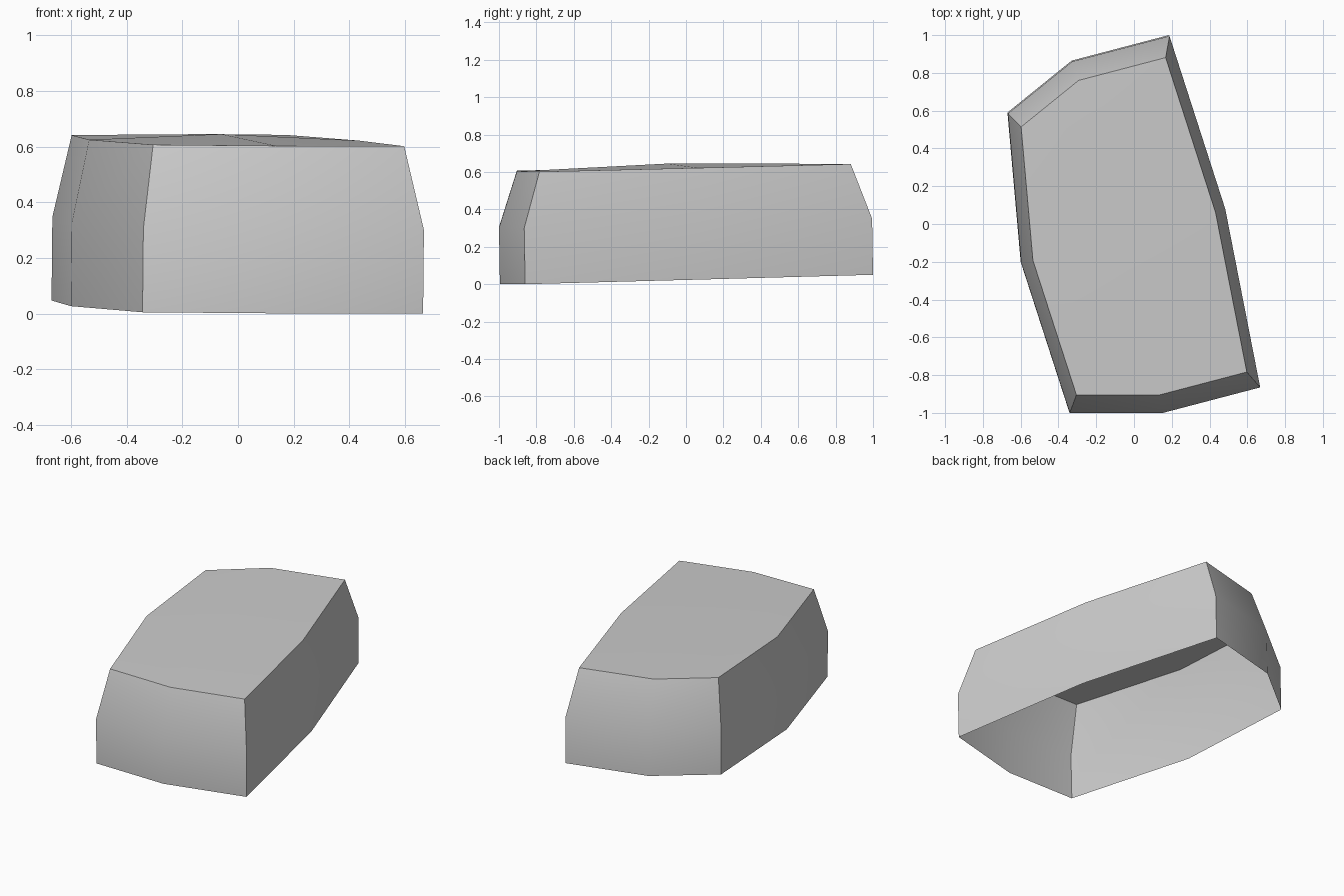
import bpy, bmesh, math

cube = bpy.data.objects.get("Cube")
if cube:
    bpy.data.objects.remove(cube, do_unlink=True)

stone = bpy.data.materials.new("stone grey")
stone.use_nodes = True
colour = (0.6, 0.6, 0.6, 1)
stone.diffuse_color = colour
stone.node_tree.nodes["Principled BSDF"].inputs["Base Color"].default_value = colour

# Footprint, alternating corners and mid-side points, from the front right-hand corner
outline = [(-.343, -.995), (.15, -.995), (.665, -.86), (.48, .085),
           (.185, 1), (-.33, .865), (-.67, .59), (-.60, -.2)]

bm = bmesh.new()


def ring(scale, height, tilt, dx=0, dy=0):
    """One level of the block, on a gently tilted plane."""
    return [bm.verts.new((x * scale + dx, y * scale + dy,
                          height - .008 * x + tilt * y)) for x, y in outline]


# Near-vertical lower walls, then upper walls leaning inward
rings = [ring(1, .027, .025),
         ring(1, .327, .025, .003, -.005),
         ring(.895, .624, .02, .002, -.014)]
for low, high in zip(rings, rings[1:]):
    for i in range(8):
        j = (i + 1) % 8
        bm.faces.new((low[i], low[j], high[j], high[i]))

# Slightly crowned top made of four quads; the underside stays open
top = rings[-1]
crown = bm.verts.new((-.06, -.1, .645))
for i in range(0, 8, 2):
    bm.faces.new((top[i - 1], top[i], top[i + 1], crown))

mesh = bpy.data.meshes.new("stone_block")
bm.to_mesh(mesh)
bm.free()
mesh.materials.append(stone)
block = bpy.data.objects.new("stone_block", mesh)
bpy.context.collection.objects.link(block)

# Soft shading within each side, crisp corners
bpy.ops.object.select_all(action='DESELECT')
block.select_set(True)
bpy.context.view_layer.objects.active = block
bpy.ops.object.shade_smooth_by_angle(angle=math.radians(40))
